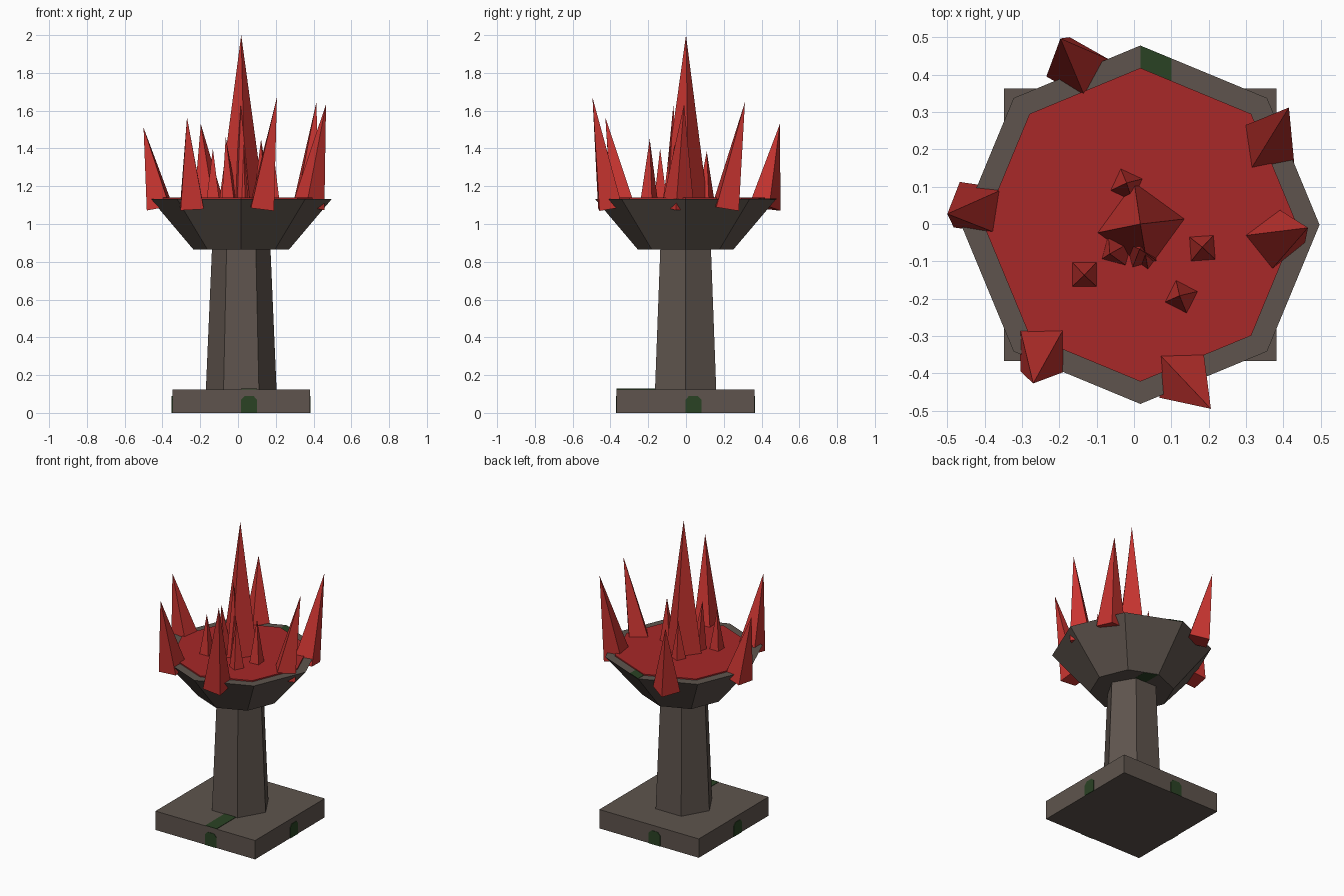
import bpy, bmesh
from math import cos, sin, radians, tau
from mathutils import Vector, Matrix

if "Cube" in bpy.data.objects:
    bpy.data.objects.remove(bpy.data.objects["Cube"], do_unlink=True)

CENTRE = Vector((0.017, -0.002, 0))


def material(name, rgb):
    lin = [((c / 255 + 0.055) / 1.055) ** 2.4 for c in rgb] + [1]
    m = bpy.data.materials.new(name)
    m.use_nodes = True
    m.diffuse_color = lin
    bsdf = m.node_tree.nodes["Principled BSDF"]
    bsdf.inputs["Base Color"].default_value = lin
    bsdf.inputs["Roughness"].default_value = 0.9
    return m


stone = material("grey stone", (94, 84, 77))
moss = material("moss green", (42, 66, 36))
flame = material("flame red", (200, 52, 48))
embers = material("ember red", (168, 40, 40))


def finish(name, bm, mat):
    bmesh.ops.recalc_face_normals(bm, faces=bm.faces)
    mesh = bpy.data.meshes.new(name)
    bm.to_mesh(mesh)
    bm.free()
    mesh.materials.append(mat)
    ob = bpy.data.objects.new(name, mesh)
    bpy.context.collection.objects.link(ob)
    return ob


def ring(sides, radius, z, turn=0):
    return [Vector((radius * cos(tau * i / sides + turn),
                    radius * sin(tau * i / sides + turn), z)) for i in range(sides)]


def solid(name, lower, upper, mat):
    """Closed solid between two matching rings, or from a ring to one tip."""
    bm = bmesh.new()
    a = [bm.verts.new(p) for p in lower]
    b = [bm.verts.new(p) for p in upper]
    n = len(a)
    bm.faces.new(a[::-1])
    if len(b) > 1:
        bm.faces.new(b)
    for i in range(n):
        j = (i + 1) % n
        if len(b) > 1:
            bm.faces.new((a[i], a[j], b[j], b[i]))
        else:
            bm.faces.new((a[i], a[j], b[0]))
    return finish(name, bm, mat)


def tapered(name, sides, r0, z0, r1, z1, mat, turn=0):
    ob = solid(name, ring(sides, r0, z0, turn), ring(sides, r1, z1, turn), mat)
    ob.location = CENTRE
    return ob


def plate(name, outline, matrix, thick=0.003):
    """Thin moss patch drawn in its own plane, then placed."""
    low = [Vector((x, y, -thick)) for x, y in outline]
    top = [Vector((x, y, thick)) for x, y in outline]
    ob = solid(name, low, top, moss)
    ob.matrix_world = Matrix.Translation(CENTRE) @ matrix
    return ob


def spike(name, base, tip, radius, degrees):
    """Leaning four-sided pyramid with its base square to its axis."""
    base, tip = Vector(base), Vector(tip)
    lean = Vector((0, 0, 1)).rotation_difference(tip - base)
    corners = [base + lean @ p for p in ring(4, radius, 0, radians(degrees))]
    return solid(name, corners, [tip], flame)


# Stone pedestal, column and bowl
HALF = 0.365
tapered("base_slab", 4, HALF * 2 ** 0.5, 0, HALF * 2 ** 0.5, 0.125, stone, tau / 8)
tapered("column", 6, 0.187, 0.125, 0.155, 0.865, stone)
tapered("bowl", 8, 0.253, 0.865, 0.48, 1.133, stone)
tapered("ember_bed", 8, 0.42, 1.13, 0.42, 1.141, embers)

# Moss patches on the four slab sides
arch = [(0, 0), (0.083, 0), (0.083, 0.07), (0.065, 0.09), (0.018, 0.09), (0, 0.07)]
upright = Matrix.Rotation(tau / 4, 4, "X")
for k, side in enumerate(("front", "left", "back", "right")):
    plate("moss_" + side, arch,
          Matrix.Rotation(k * tau / 4, 4, "Z") @ Matrix.Translation((0, -HALF, 0)) @ upright)

# Moss strips on the slab top and underside, and on the bowl
strip = [(0, -HALF), (0.083, -HALF), (0.083, 0.12), (0, 0.12)]
plate("moss_slab_top", strip, Matrix.Translation((0, 0, 0.125)))
plate("moss_slab_underside", [(-x, -y) for x, y in strip],
      Matrix.Translation((0, 0, 0.002)), 0.002)
for name, inner, outer, z in (("moss_rim", 0.417, 0.48, 1.133),
                              ("moss_bowl_underside", 0.12, 0.25, 0.866)):
    drop = 0.083 * 0.414
    plate(name, [(0, inner), (0.083, inner - drop), (0.083, outer - drop), (0, outer)],
          Matrix.Translation((0, 0, z)), 0.002)

# Flames around the rim: base, tip, turn
rim = [
    ((-0.415, 0.043), (-0.5, 0.027, 1.51), 37),
    ((-0.151, 0.418), (-0.197, 0.497, 1.53), 15),
    ((0.358, 0.21), (0.415, 0.312, 1.645), -35),
    ((0.372, -0.043), (0.466, -0.01, 1.635), -7),
    ((0.127, -0.401), (0.206, -0.495, 1.67), 48),
    ((-0.244, -0.334), (-0.27, -0.427, 1.565), 46),
]
for i, (b, t, turn) in enumerate(rim):
    spike("rim_flame_%d" % (i + 1), (*b, 1.087), t, 0.087, turn)

# Tall middle flame and small flames near it
spike("middle_flame", (0.019, -0.005, 1.12), (0.017, 0, 2), 0.12, 9)
small = [
    ((-0.02, 0.105), (-0.02, 0.11, 1.385), 20),
    ((-0.133, -0.135), (-0.133, -0.137, 1.4), 45),
    ((0.183, -0.065), (0.183, -0.062, 1.42), 49),
    ((0.127, -0.195), (0.122, -0.192, 1.45), 18),
    ((-0.045, -0.07), (-0.065, -0.08, 1.46), 30),
    ((0.02, -0.075), (0.015, -0.067, 1.63), 60),
]
for i, (b, t, turn) in enumerate(small):
    spike("small_flame_%d" % (i + 1), (*b, 1.125), t, 0.048, turn)
